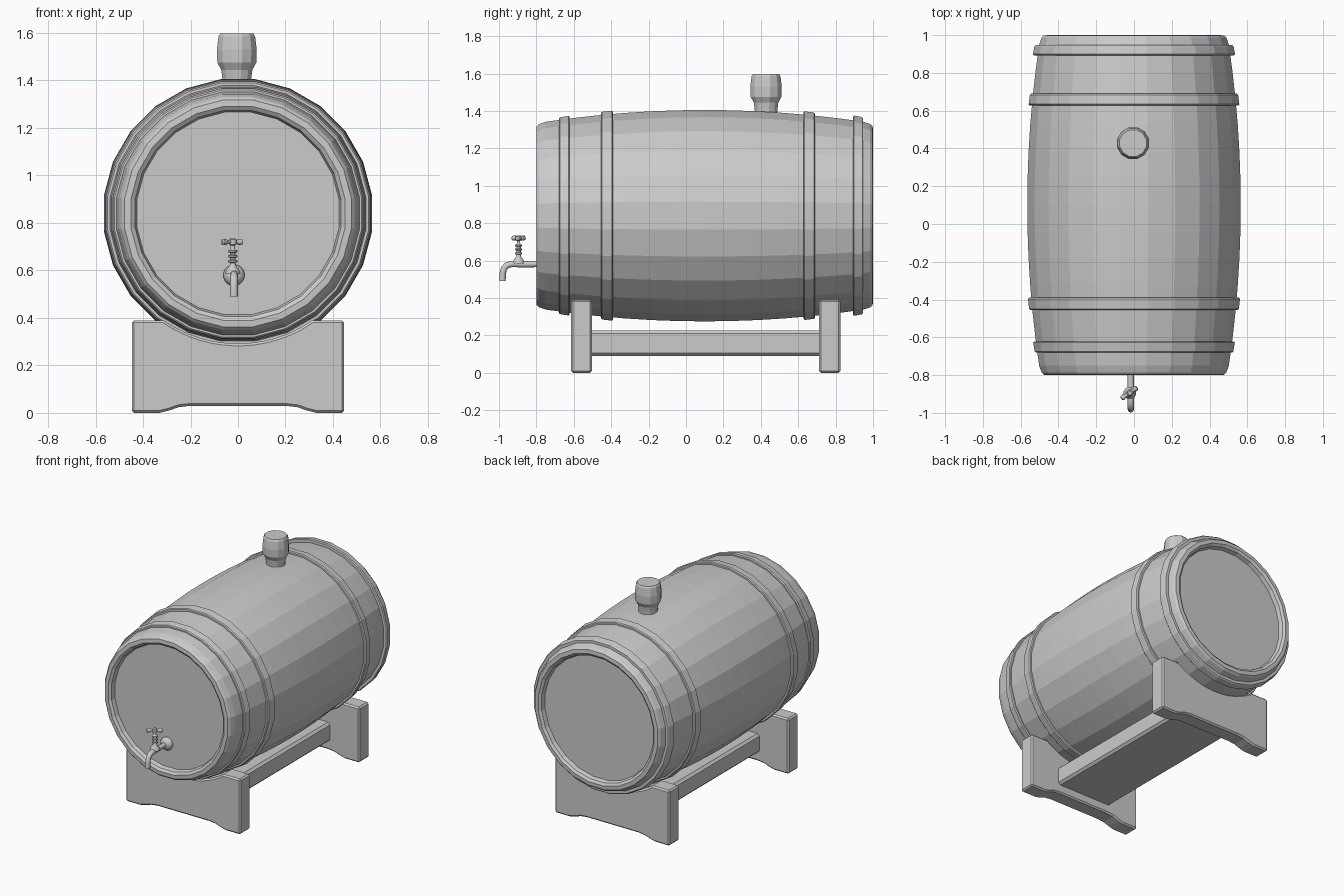
import bpy, bmesh
from math import sin, cos, pi, radians, sqrt
from mathutils import Matrix, Vector

if "Cube" in bpy.data.objects:
    bpy.data.objects.remove(bpy.data.objects["Cube"])

ALONG_Y = Matrix.Rotation(-pi / 2, 4, 'X')   # turns a lathe's z axis into y
CZ = 0.84                                    # barrel axis height


def finish(name, bm, matrix=None):
    if matrix:
        bm.transform(matrix)
    bmesh.ops.recalc_face_normals(bm, faces=bm.faces)
    mesh = bpy.data.meshes.new(name)
    bm.to_mesh(mesh)
    bm.free()
    ob = bpy.data.objects.new(name, mesh)
    bpy.context.collection.objects.link(ob)
    return ob


def lathe(name, profile, sides, matrix, closed=False):
    """Revolve (radius, height) points around z; open profiles get capped."""
    bm = bmesh.new()
    rings = []
    for r, h in profile:
        rings.append([bm.verts.new((r * cos(2 * pi * (i + .5) / sides),
                                    r * sin(2 * pi * (i + .5) / sides), h))
                      for i in range(sides)])
    pairs = list(zip(rings, rings[1:]))
    if closed:
        pairs.append((rings[-1], rings[0]))
    for a, b in pairs:
        for i in range(sides):
            j = (i + 1) % sides
            bm.faces.new((a[i], a[j], b[j], b[i]))
    if not closed:
        bm.faces.new(rings[0])
        bm.faces.new(rings[-1])
    return finish(name, bm, matrix)


def bevel(ob, width, segments=1):
    m = ob.modifiers.new("soft_edges", 'BEVEL')
    m.width, m.segments = width, segments
    m.limit_method, m.angle_limit = 'ANGLE', radians(35)


def smooth(ob, angle=40):
    bpy.ops.object.select_all(action='DESELECT')
    ob.select_set(True)
    bpy.context.view_layer.objects.active = ob
    bpy.ops.object.shade_smooth_by_angle(angle=radians(angle))


def radius(y):
    return 0.57 - 0.088 * (y - 0.1) ** 2


# barrel: bulging staves with a rounded rim and a recessed head at each end
rim = [(0.43, 0.04), (0.438, 0.012), (0.455, 0.0), (0.482, 0.002), (0.494, 0.015)]
staves = [-0.75 + 1.7 * i / 12 for i in range(13)]
profile = ([(r, -0.8 + d) for r, d in rim]
           + [(radius(y), y) for y in staves]
           + [(r, 1.0 - d) for r, d in reversed(rim)])
barrel_axis = Matrix.Translation((0, 0, CZ)) @ ALONG_Y
lathe("barrel", profile, 24, barrel_axis)

# metal hoops following the bulge
for name, y0, y1, t in (("front_outer_hoop", -0.68, -0.622, 0.014),
                        ("front_inner_hoop", -0.455, -0.39, 0.017),
                        ("back_inner_hoop", 0.628, 0.69, 0.017),
                        ("back_outer_hoop", 0.893, 0.947, 0.025)):
    a, b, e = radius(y0), radius(y1), 0.006
    lathe(name, [(a - .02, y0), (a + t - e, y0), (a + t, y0 + e),
                 (b + t, y1 - e), (b + t - e, y1), (b - .02, y1)],
          24, barrel_axis, closed=True)

# bung in the top of the barrel
lathe("bung", [(0.06, 1.36), (0.063, 1.41), (0.068, 1.445), (0.085, 1.475),
               (0.087, 1.53), (0.08, 1.585), (0.073, 1.597)], 12,
      Matrix.Translation((-0.005, 0.428, 0)))

# cradles: board outline with a barrel-shaped saddle and an arched foot
R = 0.548
edge = sqrt(R * R - (CZ - 0.39) ** 2)
half = [(0.0, 0.03), (0.2, 0.03), (0.25, 0.024), (0.29, 0.01), (0.33, 0.0),
        (0.447, 0.0), (0.447, 0.39)]
saddle = [(edge * (1 - i / 8), CZ - sqrt(R * R - (edge * (1 - i / 8)) ** 2))
          for i in range(9)]
half += saddle
outline = half + [(-x, z) for x, z in reversed(half[1:-1])]
for name, y0, y1 in (("front_cradle", -0.615, -0.503), ("back_cradle", 0.712, 0.825)):
    bm = bmesh.new()
    face = bm.faces.new([bm.verts.new((x, y0, z)) for x, z in outline])
    moved = bmesh.ops.extrude_face_region(bm, geom=[face])["geom"]
    bmesh.ops.translate(bm, vec=(0, y1 - y0, 0),
                        verts=[v for v in moved if isinstance(v, bmesh.types.BMVert)])
    bevel(finish(name, bm), 0.01)

# board joining the cradles
bm = bmesh.new()
bmesh.ops.create_cube(bm, size=1, matrix=Matrix.Translation((0, 0.105, 0.158))
                      @ Matrix.Diagonal((0.44, 1.25, 0.135, 1)))
bevel(finish("stretcher_board", bm), 0.016)

# tap: pipe bending down into a spout
curve = bpy.data.curves.new("tap_spout", 'CURVE')
curve.dimensions = '3D'
curve.bevel_depth, curve.bevel_resolution, curve.use_fill_caps = 0.017, 2, True
path = [(-0.75, 0.583), (-0.86, 0.58), (-0.93, 0.582), (-0.957, 0.575),
        (-0.973, 0.558), (-0.98, 0.53), (-0.981, 0.49)]
spline = curve.splines.new('POLY')
spline.points.add(len(path) - 1)
for p, (y, z) in zip(spline.points, path):
    p.co = (-0.017, y, z, 1)
spout = bpy.data.objects.new("tap_spout", curve)
bpy.context.collection.objects.link(spout)
spout.select_set(True)
bpy.context.view_layer.objects.active = spout
bpy.ops.object.convert(target='MESH')
smooth(spout, 50)

# wall flange
smooth(lathe("tap_flange", [(0.045, -0.765), (0.045, -0.775), (0.036, -0.79),
                            (0.018, -0.80)][::-1], 16,
             Matrix.Translation((-0.017, 0, 0.58)) @ ALONG_Y))

# valve stem: cone, ringed spindle and thin neck
stem = [(0.034, 0.585), (0.028, 0.602), (0.013, 0.622)]
for z in (0.632, 0.653, 0.674):
    stem += [(0.012, z), (0.02, z + 0.003), (0.02, z + 0.01), (0.012, z + 0.013)]
stem += [(0.009, 0.692), (0.009, 0.705), (0.016, 0.71), (0.016, 0.73), (0.011, 0.735)]
tap_xy = Vector((-0.022, -0.895, 0))
smooth(lathe("tap_stem", stem, 12, Matrix.Translation(tap_xy)))

# turned handle bar with knobbed ends, set at an angle
end = [(0.008, 0.052), (0.014, 0.047), (0.014, 0.034), (0.009, 0.028)]
bar = [(r, -h) for r, h in end] + [(r, h) for r, h in reversed(end)]
smooth(lathe("tap_handle", bar, 10,
             Matrix.Translation(tap_xy + Vector((-0.003, 0, 0.72)))
             @ Matrix.Rotation(radians(35), 4, 'Z') @ Matrix.Rotation(pi / 2, 4, 'Y')))
